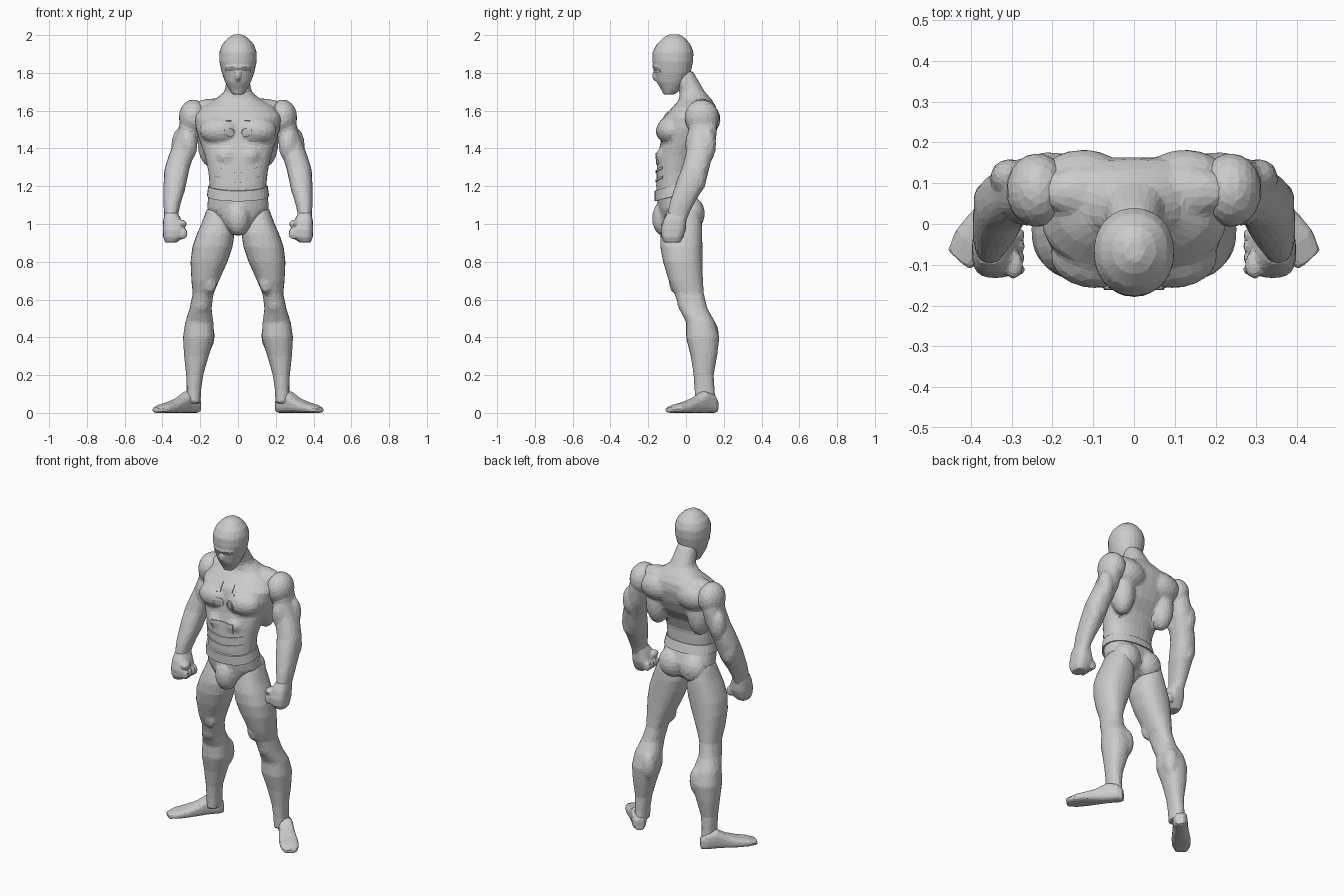
import bpy, bmesh, math
from mathutils import Matrix, Vector

cube = bpy.data.objects.get("Cube")
if cube:
    bpy.data.objects.remove(cube, do_unlink=True)

# One grey for the whole figure
grey = bpy.data.materials.new("plain_grey")
grey.use_nodes = True
grey.diffuse_color = (0.6, 0.6, 0.6, 1)
for node in grey.node_tree.nodes:
    if node.type == "BSDF_PRINCIPLED":
        node.inputs["Base Color"].default_value = grey.diffuse_color
        node.inputs["Roughness"].default_value = 0.7


def loft(bm, rows, sides=24, power=2.3, matrix=Matrix(), dip=0):
    """Skin rounded sections given as (z, x0, x1, y0, y1)."""
    def bend(value):
        return math.copysign(abs(value) ** (2 / power), value)
    rings = []
    for z, x0, x1, y0, y1 in rows:
        ring = []
        for i in range(sides):
            angle = 2 * math.pi * i / sides
            c, s = bend(math.cos(angle)), bend(math.sin(angle))
            point = Vector(((x0 + x1) / 2 + c * (x1 - x0) / 2,
                            (y0 + y1) / 2 + s * (y1 - y0) / 2,
                            z - dip * max(0, -math.sin(angle))))
            ring.append(bm.verts.new(matrix @ point))
        rings.append(ring)
    for low, high in zip(rings, rings[1:]):
        for i in range(sides):
            j = (i + 1) % sides
            bm.faces.new((low[i], low[j], high[j], high[i]))
    bm.faces.new(rings[0])
    bm.faces.new(rings[-1])


def muscle(bm, centre, radii, both=False):
    """Add an ellipsoid, on both sides of the body if asked."""
    for side in ((1, -1) if both else (1,)):
        place = Matrix.Translation((centre[0] * side, centre[1], centre[2]))
        bmesh.ops.create_icosphere(bm, subdivisions=3, radius=1,
                                   matrix=place @ Matrix.Diagonal((*radii, 1)))


def finish(bm, name):
    bmesh.ops.recalc_face_normals(bm, faces=bm.faces)
    mesh = bpy.data.meshes.new(name)
    bm.to_mesh(mesh)
    bm.free()
    mesh.materials.append(grey)
    obj = bpy.data.objects.new(name, mesh)
    bpy.context.scene.collection.objects.link(obj)
    return obj


def sculpt(bm, name, voxel=0.011, ratio=0.12, mirror=False):
    """Fuse the volumes of one part into a faceted skin."""
    obj = finish(bm, name)
    fuse = obj.modifiers.new("fuse", "REMESH")
    fuse.mode = "VOXEL"
    fuse.voxel_size = voxel
    soften = obj.modifiers.new("soften", "SMOOTH")
    soften.factor, soften.iterations = 0.5, 5
    facet = obj.modifiers.new("facet", "DECIMATE")
    facet.ratio = ratio
    if mirror:
        obj.modifiers.new("other_side", "MIRROR").use_mirror_merge = False
    return obj


def even(rows):
    """Turn (z, half width, y0, y1) into a centred section."""
    return [(z, -w, w, y0, y1) for z, w, y0, y1 in rows]


def patch(name, target, shape, across=12, up=3, mirror=False):
    """Thin plate laid on the front of a part; shape maps (u, v) to (x, z)."""
    bm = bmesh.new()
    grid = []
    for i in range(across + 1):
        points = (shape(i / across, j / up) for j in range(up + 1))
        grid.append([bm.verts.new((x, -0.4, z)) for x, z in points])
    for a, b in zip(grid, grid[1:]):
        for j in range(up):
            bm.faces.new((a[j], b[j], b[j + 1], a[j + 1]))
    bmesh.ops.remove_doubles(bm, verts=bm.verts, dist=0.0001)
    obj = finish(bm, name)
    wrap = obj.modifiers.new("lay_on", "SHRINKWRAP")
    wrap.target = target
    wrap.wrap_method = "PROJECT"
    wrap.use_project_y = True
    wrap.offset = 0.002
    plate = obj.modifiers.new("plate", "SOLIDIFY")
    plate.thickness, plate.offset = 0.007, 0
    if mirror:
        obj.modifiers.new("other_side", "MIRROR").use_mirror_merge = False


def box(x0, x1, z0, z1, bow=0):
    return lambda u, v: (x0 + (x1 - x0) * u,
                         z0 + (z1 - z0) * v + bow * abs(2 * u - 1) ** 1.5)


def hoop(x, z, inner, outer):
    def shape(u, v):
        r = inner + (outer - inner) * v
        return x + r * math.cos(math.tau * u), z + r * math.sin(math.tau * u)
    return shape


# Torso, neck and hips
bm = bmesh.new()
loft(bm, even([
    (.94, .03, -.14, -.02), (1, .1, -.135, .06), (1.08, .165, -.145, .08),
    (1.15, .158, -.155, .055), (1.2, .15, -.158, .04), (1.28, .158, -.155, .04),
    (1.36, .175, -.15, .07), (1.43, .2, -.135, .12), (1.5, .222, -.13, .15),
    (1.57, .23, -.115, .165), (1.62, .19, -.07, .16), (1.66, .12, -.035, .135),
    (1.7, .072, -.035, .1), (1.76, .062, -.06, .065), (1.81, .055, -.09, .035)]), sides=32)
for centre, radii in (
        ((.095, -.08, 1.495), (.11, .078, .075)),   # chest
        ((.145, .07, 1.44), (.07, .075, .14)),      # flank
        ((.125, .105, 1.555), (.11, .078, .085)),   # shoulder blade
        ((.12, .08, 1.625), (.12, .06, .04)),       # neck to shoulder
        ((.075, .03, 1.055), (.085, .07, .09)),     # seat
        ((.06, -.12, 1.36), (.055, .04, .045))):    # upper belly
    muscle(bm, centre, radii, both=True)
muscle(bm, (0, -.125, 1.03), (.062, .055, .09))
torso = sculpt(bm, "torso", ratio=0.13)

# Belt dipping at the front
bm = bmesh.new()
loft(bm, even([(1.15, .165, -.166, .064), (1.205, .157, -.166, .047)]), sides=32, dip=.03)
finish(bm, "belt")

# Head with brow and nose
bm = bmesh.new()
loft(bm, even([
    (1.685, .03, -.12, -.06), (1.71, .047, -.13, -.03), (1.75, .068, -.155, 0),
    (1.8, .086, -.165, .025), (1.86, .099, -.178, .038), (1.91, .099, -.177, .04),
    (1.95, .085, -.157, .025), (1.985, .053, -.122, -.005), (2.004, .022, -.09, -.035)]),
    power=2.1)
muscle(bm, (0, -.13, 1.832), (.075, .05, .018))
muscle(bm, (0, -.16, 1.785), (.017, .02, .03))
head = sculpt(bm, "head", voxel=.008, ratio=.09)

# Arms
bm = bmesh.new()
loft(bm, [
    (1.63, .2, .26, .05, .13), (1.58, .19, .3, .015, .16), (1.5, .2, .315, .015, .165),
    (1.42, .215, .345, .01, .155), (1.36, .235, .368, -.005, .14),
    (1.3, .255, .387, -.02, .125), (1.24, .268, .393, -.045, .11),
    (1.18, .28, .396, -.065, .085), (1.12, .3, .396, -.085, .05),
    (1.06, .315, .392, -.098, .02), (1.01, .315, .39, -.1, 0)])
muscle(bm, (.237, .083, 1.565), (.077, .092, .095))
muscle(bm, (.265, .045, 1.42), (.05, .05, .09))
muscle(bm, (.305, .115, 1.42), (.048, .045, .09))
muscle(bm, (.345, .06, 1.25), (.05, .05, .09))
sculpt(bm, "arms", ratio=.14, mirror=True)

# Fists with curled fingers and a thumb
bm = bmesh.new()
loft(bm, [
    (1.06, .32, .388, -.098, .01), (1.02, .298, .396, -.12, .002),
    (.97, .28, .398, -.133, 0), (.93, .288, .396, -.13, -.015),
    (.902, .325, .385, -.115, -.03)], power=2.8)
for i in range(4):
    muscle(bm, (.292, -.112 + .029 * i, .95), (.026, .016, .032))
muscle(bm, (.295, -.1, 1.0), (.024, .035, .022))
sculpt(bm, "fists", voxel=.007, ratio=.14, mirror=True)

# Legs
bm = bmesh.new()
loft(bm, [
    (1.08, .06, .165, -.1, .07), (1, .03, .195, -.125, .085), (.95, .018, .217, -.137, .087),
    (.88, .028, .242, -.137, .087), (.8, .055, .252, -.122, .087),
    (.7, .1, .247, -.092, .09), (.63, .13, .24, -.06, .095), (.55, .14, .257, -.035, .115),
    (.48, .13, .28, 0, .155), (.4, .125, .292, 0, .177), (.3, .155, .286, .025, .165),
    (.2, .184, .275, .04, .147), (.12, .195, .272, .045, .152), (.05, .198, .272, .045, .16)])
muscle(bm, (.195, -.012, .58), (.045, .034, .05))
muscle(bm, (.15, -.055, .69), (.04, .035, .06))
muscle(bm, (.17, .125, .41), (.047, .05, .09))
sculpt(bm, "legs", ratio=.11, mirror=True)

# Feet turned outwards
heel, toe = Vector((.212, .158, 0)), Vector((.43, -.088, 0))
along = (toe - heel).normalized()
up = Vector((0, 0, 1))
turn = Matrix((up.cross(along), up, along)).transposed().to_4x4()
bm = bmesh.new()
loft(bm, [
    (0, -.025, .025, 0, .07), (.03, -.042, .042, 0, .1), (.09, -.042, .042, 0, .115),
    (.15, -.048, .046, 0, .08), (.22, -.055, .055, 0, .057), (.28, -.053, .053, 0, .045),
    (.33, -.035, .035, 0, .028)], power=3, matrix=Matrix.Translation(heel) @ turn)
sculpt(bm, "feet", voxel=.007, ratio=.08, mirror=True)

# Raised plates on the chest, belly and face
patch("chest_ring", torso, hoop(.042, 1.483, .022, .033), across=20, up=1, mirror=True)
patch("chest_bracket_upright", torso, box(.036, .044, 1.545, 1.595), 2, 4, mirror=True)
patch("chest_bracket_foot", torso, box(.044, .064, 1.545, 1.553), 4, 1, mirror=True)
patch("belly_plate", torso, box(-.073, .073, 1.315, 1.375))
for height in (1.22, 1.27):
    patch("belly_band", torso, box(-.125, .125, height, height + .012, bow=.022), up=1)
patch("eye", head, box(.016, .066, 1.8, 1.814, bow=.003), 6, 2, mirror=True)
